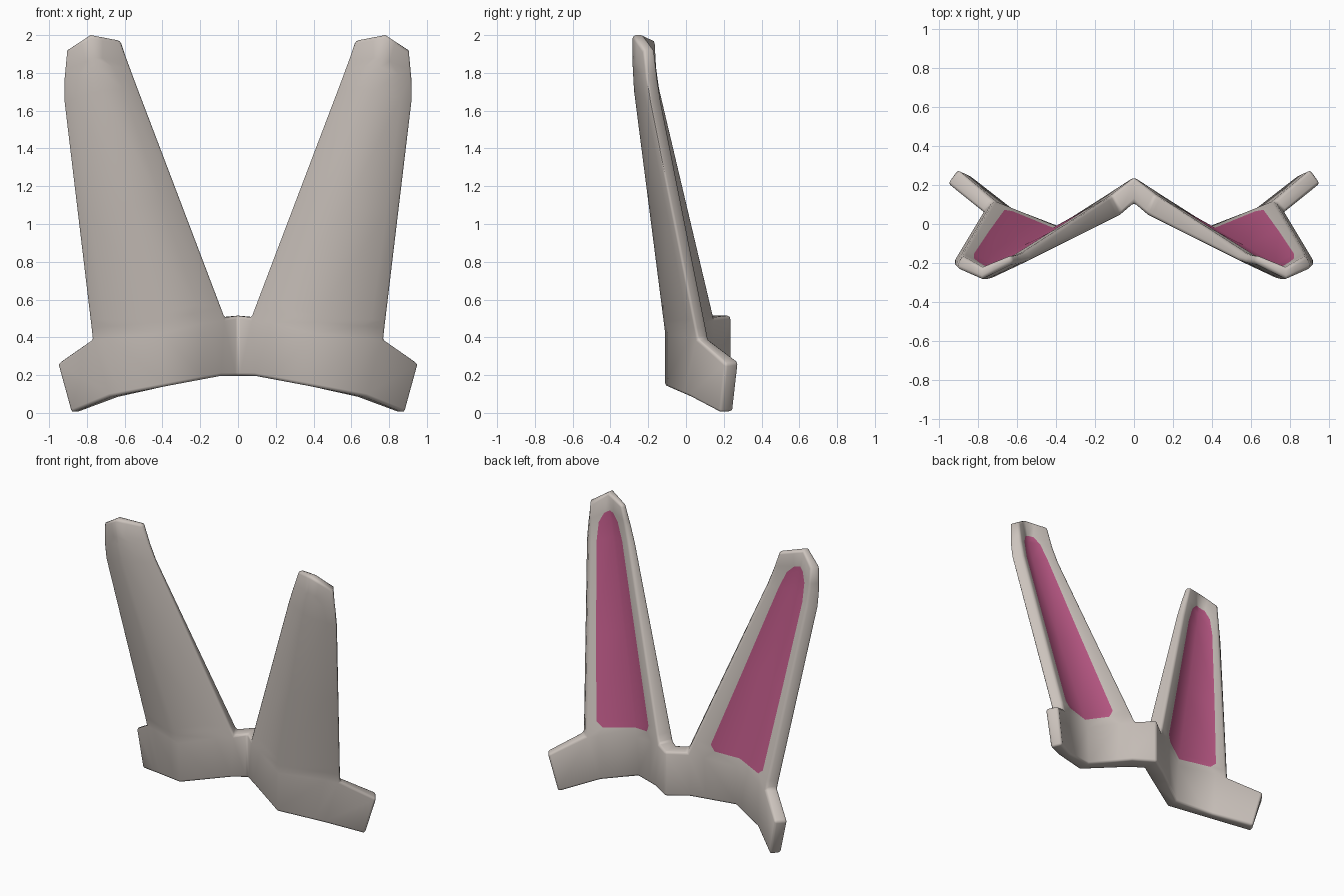
import bpy, bmesh
from mathutils import Vector as V

if "Cube" in bpy.data.objects:
    bpy.data.objects.remove(bpy.data.objects["Cube"])


def mat(name, col):
    m = bpy.data.materials.new(name)
    m.diffuse_color = (*col, 1)
    m.use_nodes = True
    m.node_tree.nodes["Principled BSDF"].inputs["Base Color"].default_value = m.diffuse_color
    return m


# key sections of one ear: (inner, fold, outer) front points and offsets to the back
base = ([V((.065, .05, .505)), V((.40, -.11, .42)), V((.775, .06, .39))],
        [V((.05, .10, 0)), V((0, .10, 0)), V((-.055, .06, 0))])
low = ([V((.09, .05, .195)), V((.39, -.11, .14)), V((.68, .02, .085))],
       [V((.05, .10, 0)), V((0, .10, 0)), V((-.055, .06, 0))])
high = ([V((.545, -.19, 1.77)), V((.74, -.282, 1.76)), V((.932, -.20, 1.70))],
        [V((.03, .04, 0)), V((0, .07, 0)), V((-.06, .06, 0))])
tip = ([V((.62, -.20, 1.97)), V((.78, -.282, 2.0)), V((.91, -.225, 1.92))],
       [V((.01, .04, 0)), V((0, .06, 0)), V((-.03, .06, 0))])


def blend(a, b, f):
    return tuple([p.lerp(q, f) for p, q in zip(a[k], b[k])] for k in (0, 1))


def across(keys, t):
    return keys[0].lerp(keys[1], t * 2) if t < .5 else keys[1].lerp(keys[2], t * 2 - 1)


bm = bmesh.new()


def row(sec, m_in, m_out, ends=None):
    """Front/back vertex pairs across the ear, with optional band end points."""
    pairs = []
    for t in (0, m_in, .5, 1 - m_out, 1):
        f = across(sec[0], t)
        pairs.append((f, f + across(sec[1], t)))
    if ends:
        pairs = [ends[0]] + pairs + [ends[1]]
    return [(bm.verts.new(a), bm.verts.new(b)) for a, b in pairs]


# headband rows
bottom = row(low, .17, .12, [(V((0, .11, .195)), V((0, .24, .195))),
                             (V((.885, .18, 0)), V((.845, .25, .005)))])
top = row(base, .17, .12, [(V((0, .11, .515)), V((0, .24, .515))),
                           (V((.957, .21, .26)), V((.905, .28, .27)))])

# ear rows: (section, inner margin, outer margin)
rows = [top[1:-1]]
for sec, mi, mo in [(blend(base, high, .045), .24, .17),
                    (blend(base, high, .075), .18, .11),
                    (blend(base, high, .5), .19, .12),
                    (blend(base, high, .96), .2, .16),
                    (blend(high, tip, .3), .26, .22),
                    (blend(high, tip, .5), .38, .36),
                    (tip, .3, .3)]:
    rows.append(row(sec, mi, mo))


def skin(r0, r1, pink=False):
    for i in range(len(r0) - 1):
        a, b, c, d = r0[i], r0[i + 1], r1[i + 1], r1[i]
        bm.faces.new([p[0] for p in (a, b, c, d)])
        f = bm.faces.new([p[1] for p in (d, c, b, a)])
        f.material_index = int(pink and i in (1, 2))


def wall(pairs):
    for p, q in zip(pairs, pairs[1:]):
        bm.faces.new((p[0], q[0], q[1], p[1]))


skin(bottom, top)
for k in range(len(rows) - 1):
    skin(rows[k], rows[k + 1], 1 <= k <= 5)
# closed rim round the ear and band
wall(bottom + [top[-1]] + [r[-1] for r in rows] + rows[-1][-2::-1]
     + [r[0] for r in rows[-2::-1]] + [top[0]])
bmesh.ops.recalc_face_normals(bm, faces=bm.faces)

me = bpy.data.meshes.new("ear_headband")
bm.to_mesh(me)
bm.free()
ob = bpy.data.objects.new("ear_headband", me)
bpy.context.collection.objects.link(ob)
me.materials.append(mat("warm_grey", (.60, .545, .505)))
me.materials.append(mat("inner_pink", (.50, .10, .24)))

# mirror to the other ear, soften the rims
mi = ob.modifiers.new("mirror", 'MIRROR')
mi.use_clip = True
bv = ob.modifiers.new("rim", 'BEVEL')
bv.width, bv.segments, bv.limit_method, bv.angle_limit = .016, 2, 'ANGLE', 1.0
bpy.context.view_layer.objects.active = ob
ob.select_set(True)
bpy.ops.object.modifier_apply(modifier="mirror")
bpy.ops.object.modifier_apply(modifier="rim")
bpy.ops.object.shade_smooth_by_angle(angle=1.1)
